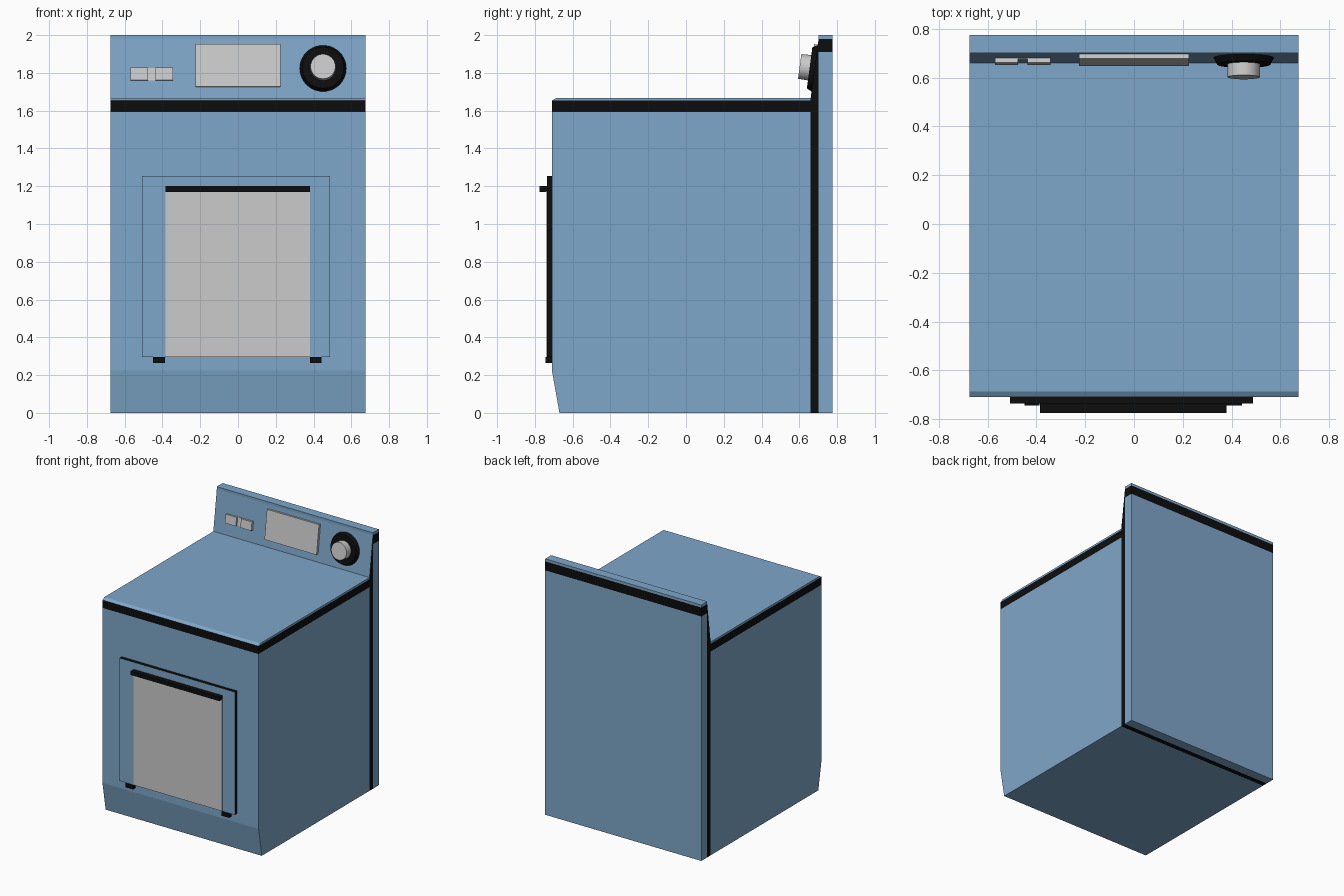
import bpy, bmesh, math
from mathutils import Matrix

if "Cube" in bpy.data.objects:
    bpy.data.objects.remove(bpy.data.objects["Cube"])

W = 0.675  # half width of the cabinet


def material(name, rgb):
    m = bpy.data.materials.new(name)
    m.diffuse_color = (*rgb, 1)
    m.use_nodes = True
    m.node_tree.nodes["Principled BSDF"].inputs["Base Color"].default_value = m.diffuse_color
    return m


BLUE = material("blue_enamel", (0.21, 0.385, 0.585))
BLACK = material("black_trim", (0.004, 0.004, 0.004))


def finish(name, bm, mats, matrix=None):
    bmesh.ops.recalc_face_normals(bm, faces=bm.faces)
    me = bpy.data.meshes.new(name)
    bm.to_mesh(me)
    bm.free()
    for m in mats:
        me.materials.append(m)
    ob = bpy.data.objects.new(name, me)
    bpy.context.collection.objects.link(ob)
    if matrix:
        ob.matrix_world = matrix
    return ob


def prism(name, profile, x0, x1, mats=(), accent=(), matrix=None):
    """Extrude a (y, z) profile along x; accent edges use the second material."""
    bm = bmesh.new()
    a = [bm.verts.new((x0, y, z)) for y, z in profile]
    b = [bm.verts.new((x1, y, z)) for y, z in profile]
    bm.faces.new(a)
    bm.faces.new(b)
    n = len(profile)
    for i in range(n):
        j = (i + 1) % n
        f = bm.faces.new((a[i], a[j], b[j], b[i]))
        f.material_index = 1 if i in accent else 0
    return finish(name, bm, mats, matrix)


def box(name, x0, x1, y0, y1, z0, z1, mats=(), accent=(), matrix=None):
    # profile edge 0 is the front face
    prof = [(y0, z0), (y0, z1), (y1, z1), (y1, z0)]
    return prism(name, prof, x0, x1, mats, accent, matrix)


# Cabinet with toe slope, black band and bevelled worktop
prism("cabinet", [(-0.67, 0), (-0.71, 0.225), (-0.71, 1.592), (0.66, 1.592), (0.66, 0)], -W, W, [BLUE])
box("worktop_band", -W, W, -0.71, 0.66, 1.592, 1.653, [BLACK])
prism("worktop", [(-0.71, 1.653), (-0.687, 1.667), (0.66, 1.667), (0.66, 1.653)], -W, W, [BLUE])

# Black rear seam, whose sloped upper front is the blue control fascia
prism("rear_seam", [(0.66, 0), (0.66, 1.667), (0.702, 1.98), (0.702, 0)], -W, W, [BLACK, BLUE], [1])

# Back panel, band and cap
box("back_panel", -W, W, 0.702, 0.775, 0, 1.91, [BLUE])
box("back_band", -W, W, 0.702, 0.775, 1.91, 1.98, [BLACK])
box("back_cap", -W, W, 0.702, 0.775, 1.98, 2.0, [BLUE])

# Oven door: black edges, blue front, grey window, handle and hinges
box("oven_door", -0.508, 0.488, -0.737, -0.71, 0.295, 1.255, [BLACK, BLUE], [0])
box("door_window", -0.385, 0.38, -0.739, -0.735, 0.296, 1.175)
box("door_handle", -0.385, 0.38, -0.775, -0.735, 1.17, 1.2, [BLACK])
for side, x in (("left", -0.45), ("right", 0.38)):
    box(f"{side}_hinge", x, x + 0.063, -0.745, -0.71, 0.263, 0.295, [BLACK])

# Controls live in a frame tilted with the fascia (local -y points outward)
TILT = Matrix.Translation((0, 0.66, 1.665)) @ Matrix.Rotation(-math.atan2(0.042, 0.313), 4, 'X')
box("display", -0.225, 0.225, -0.02, 0.003, 0.06, 0.287, matrix=TILT)
for side, x in (("left", -0.57), ("right", -0.437)):
    box(f"{side}_button", x, x + 0.094, -0.02, 0.003, 0.095, 0.162, matrix=TILT)
box("button_plate", -0.48, -0.43, -0.005, 0.003, 0.095, 0.162, matrix=TILT)


def dial(name, r_back, r_front, y_back, y_front, mats=()):
    bm = bmesh.new()
    # cone axis +z turned to point along local -y
    place = Matrix.Translation((0.45, (y_back + y_front) / 2, 0.16)) @ Matrix.Rotation(math.pi / 2, 4, 'X')
    bmesh.ops.create_cone(bm, cap_ends=True, segments=40, radius1=r_back, radius2=r_front,
                          depth=y_back - y_front, matrix=place)
    ob = finish(name, bm, mats, TILT)
    bpy.ops.object.select_all(action='DESELECT')
    ob.select_set(True)
    bpy.context.view_layer.objects.active = ob
    bpy.ops.object.shade_smooth_by_angle(angle=math.radians(30))


dial("dial_base", 0.125, 0.11, 0.003, -0.027, [BLACK])
dial("dial_knob", 0.068, 0.066, -0.02, -0.08)
